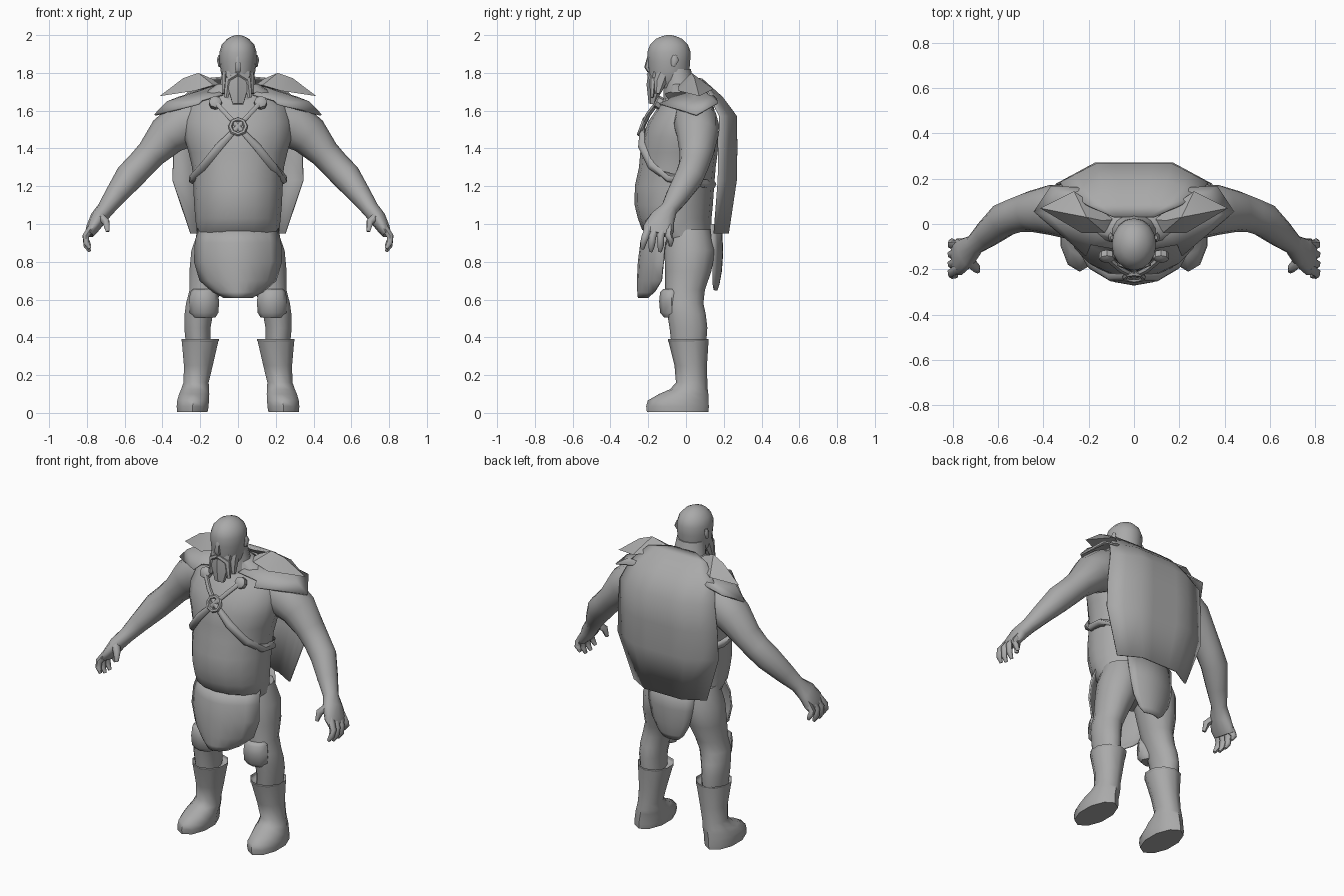
import bpy, bmesh, math
from mathutils import Vector

clay = bpy.data.materials.new("plain_grey")
clay.diffuse_color = (0.4, 0.4, 0.4, 1)


def finish(name, bm, angle=50, thick=0):
    bmesh.ops.recalc_face_normals(bm, faces=bm.faces)
    me = bpy.data.meshes.new(name)
    bm.to_mesh(me)
    bm.free()
    me.materials.append(clay)
    ob = bpy.data.objects.new(name, me)
    bpy.context.collection.objects.link(ob)
    if thick:
        mod = ob.modifiers.new("thickness", 'SOLIDIFY')
        mod.thickness = thick
        mod.offset = 0
    bpy.ops.object.select_all(action='DESELECT')
    ob.select_set(True)
    bpy.context.view_layer.objects.active = ob
    bpy.ops.object.shade_smooth_by_angle(angle=math.radians(angle))
    return ob


def skin(name, rings, angle=50):
    """Closed surface through rings of equal point count."""
    bm = bmesh.new()
    vs = [[bm.verts.new(p) for p in r] for r in rings]
    n = len(vs[0])
    for a, b in zip(vs, vs[1:]):
        for i in range(n):
            bm.faces.new((a[i], a[(i + 1) % n], b[(i + 1) % n], b[i]))
    bm.faces.new(vs[0])
    bm.faces.new(vs[-1])
    return finish(name, bm, angle)


def column(name, rows, s=1, n=14, angle=50):
    """Upright loft, rows of (z, x, y, rx, ry)."""
    t = [math.tau * i / n for i in range(n)]
    return skin(name, [[(s * x + rx * math.sin(a), y - ry * math.cos(a), z) for a in t]
                       for z, x, y, rx, ry in rows], angle)


def tube(name, path, s=1, n=8, angle=60):
    """Limb along a path, points of (x, y, z, radius_y, radius_normal)."""
    pts = [Vector((s * p[0], p[1], p[2])) for p in path]
    rings = []
    for i, p in enumerate(pts):
        d = (pts[min(i + 1, len(pts) - 1)] - pts[max(i - 1, 0)]).normalized()
        ref = Vector((0, 1, 0)) if abs(d.y) < 0.85 else Vector((0, 0, 1))
        b = (ref - d * ref.dot(d)).normalized()
        c = d.cross(b)
        rings.append([p + b * path[i][3] * math.cos(math.tau * k / n)
                      + c * path[i][4] * math.sin(math.tau * k / n) for k in range(n)])
    return skin(name, rings, angle)


def sheet(name, rows, thick=0.01, angle=50):
    bm = bmesh.new()
    vs = [[bm.verts.new(p) for p in r] for r in rows]
    for a, b in zip(vs, vs[1:]):
        for i in range(len(a) - 1):
            bm.faces.new((a[i], a[i + 1], b[i + 1], b[i]))
    return finish(name, bm, angle, thick)


def drape(name, rows, flat=0.0, n=8):
    """Hanging cloth, rows of (z, half width, y in the middle, y at the edges)."""
    us = [-1 + 2 * i / n for i in range(n + 1)]
    bend = [max(0, (abs(u) - flat) / (1 - flat)) ** (1 if flat else 2) for u in us]
    return sheet(name, [[(u * w, ym + (ye - ym) * f, z) for u, f in zip(us, bend)]
                        for z, w, ym, ye in rows])


# Torso with round belly
column("torso", [(z, 0, y, rx, ry) for z, y, rx, ry in (
    (.80, .015, .13, .11), (.86, .01, .20, .135), (.94, -.025, .215, .16), (.97, -.05, .22, .183),
    (1.03, -.06, .226, .195), (1.1, -.065, .232, .207), (1.2, -.061, .237, .21),
    (1.3, -.046, .243, .203), (1.38, -.037, .262, .205), (1.46, -.03, .285, .2),
    (1.54, -.018, .285, .183), (1.62, 0, .26, .147), (1.68, .01, .2, .11), (1.74, -.02, .11, .08))], n=16)
column("neck", [(1.64, 0, -.02, .13, .1), (1.72, 0, -.035, .1, .085), (1.82, 0, -.05, .085, .075)])

# Bald head, nose and beard
column("head", [(z, 0, y, rx, ry) for z, y, rx, ry in (
    (1.72, -.1, .055, .075), (1.76, -.09, .08, .1), (1.81, -.09, .092, .108),
    (1.86, -.09, .098, .112), (1.91, -.09, .098, .115), (1.95, -.09, .086, .1),
    (1.98, -.09, .058, .07), (1.995, -.09, .03, .035), (2.0, -.09, .01, .012))], n=16)
tube("nose", [(0, -.195, 1.885, .01, .01), (0, -.207, 1.83, .014, .017), (0, -.195, 1.808, .01, .018)], n=6)
tube("beard_middle", [(0, -.145, 1.8, .055, .075), (0, -.165, 1.73, .045, .065),
                      (0, -.18, 1.635, .018, .033)], n=6, angle=30)
for s in (1, -1):
    tube("moustache", [(.0, -.195, 1.795, .014, .014), (.05, -.175, 1.765, .02, .02),
                       (.062, -.18, 1.67, .009, .014)], s, 6, 30)
    tube("beard_side", [(.07, -.12, 1.8, .03, .014), (.068, -.135, 1.76, .035, .02),
                        (.075, -.15, 1.69, .015, .012)], s, 6, 30)
    tube("ear", [(.095, -.06, 1.893, .01, .01), (.103, -.058, 1.87, .022, .01),
                 (.097, -.068, 1.835, .01, .008)], s, 6)

# Arms, hands and fingers
for s in (1, -1):
    tube("arm", [(.18, .045, 1.56, .11, .12), (.29, .055, 1.525, .12, .125), (.375, .062, 1.468, .11, .108),
                 (.46, .055, 1.372, .09, .08), (.515, .042, 1.312, .08, .077), (.575, .018, 1.25, .077, .077),
                 (.65, -.045, 1.15, .062, .058), (.702, -.09, 1.078, .045, .045),
                 (.74, -.125, 1.03, .068, .044), (.772, -.145, .975, .083, .034),
                 (.788, -.15, .945, .075, .024)], s, 12)
    for y, tip, z in ((-.2, -.23, .87), (-.168, -.186, .855), (-.132, -.138, .855), (-.1, -.083, .885)):
        tube("finger", [(.77, y + .01, .99, .022, .022), (.806, (y + tip) / 2, .935, .02, .02),
                        (.803, tip + .004, z + .03, .017, .017), (.785, tip, z, .01, .01)], s, 6)
    tube("thumb", [(.735, -.155, 1.045, .03, .026), (.698, -.195, 1.01, .022, .021),
                   (.69, -.208, .96, .011, .011)], s, 6)

# Legs, boots and knee pads
for s in (1, -1):
    column("leg", [(.97, .11, .015, .1, .115), (.86, .13, .02, .12, .135), (.75, .152, .012, .108, .122),
                   (.65, .172, -.005, .087, .105), (.58, .195, -.008, .082, .1), (.52, .208, .003, .077, .102),
                   (.45, .215, .013, .071, .1), (.34, .21, .015, .065, .09)], s)
    column("boot", [(.365, .2, .012, .085, .09), (.38, .2, .012, .104, .108), (.392, .2, .012, .104, .108),
                    (.25, .21, .025, .08, .086), (.16, .222, .03, .07, .083),
                    (.125, .227, .015, .078, .1), (.1, .232, -.012, .084, .13), (.066, .238, -.042, .088, .16),
                    (.035, .24, -.045, .089, .166), (.005, .242, -.044, .085, .163)], s, 10)
    column("knee_pad", [(.505, .18, -.07, .06, .045), (.53, .18, -.075, .076, .062),
                        (.59, .18, -.078, .08, .064), (.64, .18, -.077, .073, .06),
                        (.655, .18, -.073, .057, .048)], s, 8)

# Loincloth, back cloth and cape
drape("loincloth", [(.98, .21, -.21, -.08), (.9, .225, -.237, -.11), (.8, .23, -.25, -.12),
                    (.7, .2, -.255, -.13), (.64, .13, -.253, -.165), (.61, .07, -.25, -.2)])
drape("back_cloth", [(1.0, .16, .185, .13), (.85, .15, .192, .145), (.75, .125, .185, .145),
                     (.68, .085, .172, .145), (.65, .05, .162, .15)])
drape("cape", [(1.775, .09, .03, .03), (1.765, .2, .085, .08), (1.67, .29, .19, .13),
               (1.57, .325, .265, .18), (1.4, .34, .267, .175), (1.23, .345, .264, .172),
               (.95, .25, .222, .15)], .5)

# Shoulder mantle and pointed shoulder plates
for s in (1, -1):
    rows = [[(.04, .06, 1.74), (.11, .05, 1.73), (.12, -.03, 1.71), (.08, -.11, 1.685)],
            [(.2, .135, 1.69), (.31, .125, 1.67), (.375, .04, 1.645), (.19, -.09, 1.655)],
            [(.25, .16, 1.66), (.365, .168, 1.64), (.44, .055, 1.577), (.21, -.14, 1.635)]]
    sheet("mantle", [[(s * x, y, z) for x, y, z in r] for r in rows])
    bm = bmesh.new()
    for x, y, z in ((.09, .02, 1.735), (.13, -.038, 1.735), (.23, -.04, 1.705), (.415, .07, 1.677),
                    (.265, .145, 1.715), (.14, .015, 1.77), (.21, .03, 1.8), (.29, .045, 1.772)):
        bm.verts.new((s * x, y, z))
    bmesh.ops.convex_hull(bm, input=bm.verts)
    finish("shoulder_plate", bm, 25)

# Crossed chest straps with studs and a centre ring
for s in (1, -1):
    path = [(.12, -.15, 1.645), (.06, -.2, 1.58), (0, -.23, 1.515), (-.1, -.23, 1.41),
            (-.185, -.18, 1.305), (-.235, -.09, 1.245), (-.24, -.01, 1.235), (-.17, .09, 1.215),
            (0, .138, 1.21)]
    tube("chest_strap", [p + ((.014, .014) if i < 3 else (.024, .024))
                         for i, p in enumerate(path)], s, 6)
    tube("strap_stud", [(.12, -.13, 1.635, .034, .034), (.12, -.155, 1.648, .034, .034),
                        (.12, -.163, 1.652, .02, .02)], s, 8, 40)
bpy.ops.mesh.primitive_torus_add(major_radius=.042, minor_radius=.012, major_segments=8, minor_segments=6,
                                 location=(0, -.234, 1.515), rotation=(math.radians(70), 0, 0))
ring = bpy.context.object
ring.name = "strap_ring"
ring.data.materials.append(clay)
bpy.ops.object.shade_smooth_by_angle(angle=math.radians(50))
